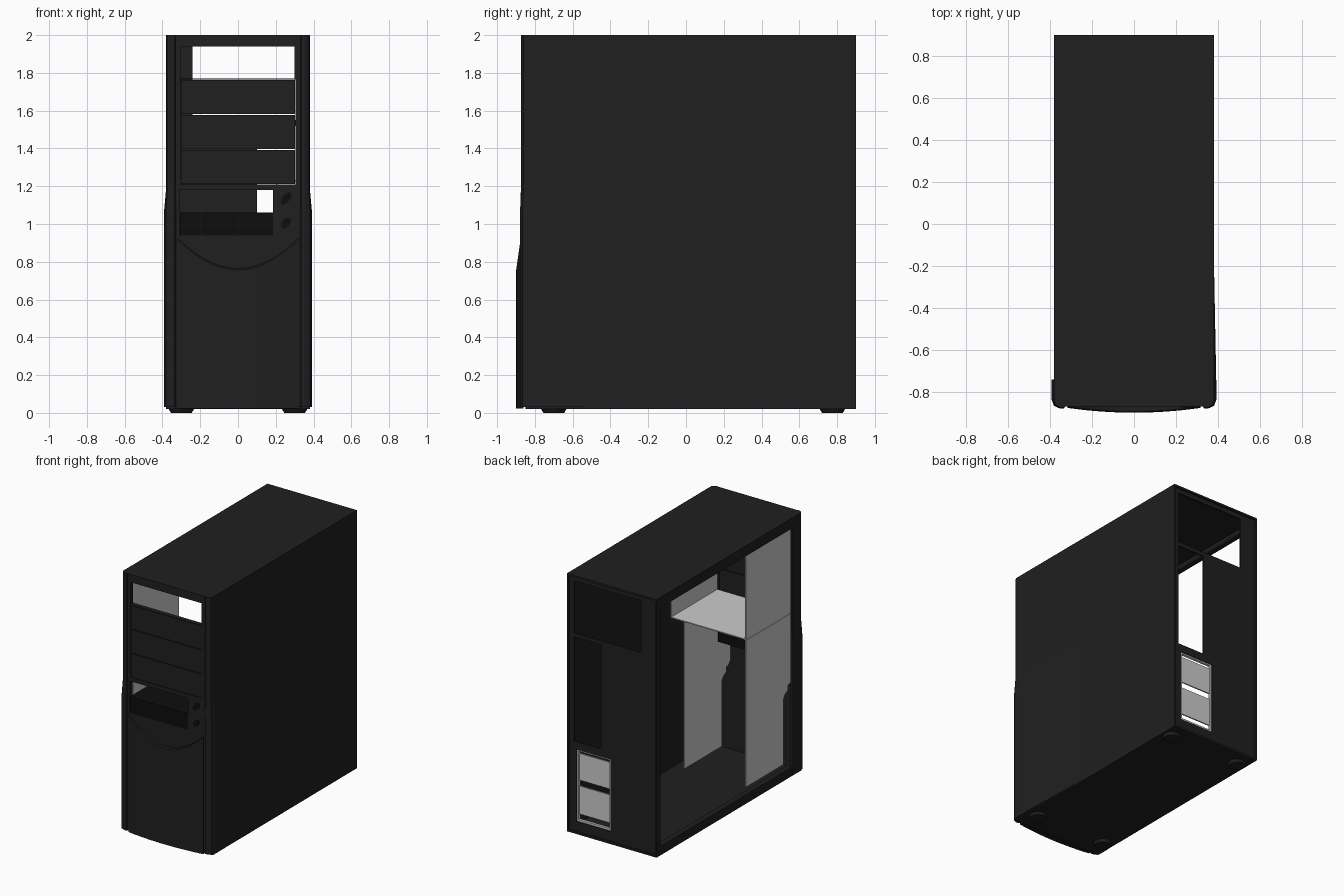
import bpy, bmesh, math
from mathutils import Vector

if "Cube" in bpy.data.objects:
    bpy.data.objects.remove(bpy.data.objects["Cube"])


def material(name, v):
    m = bpy.data.materials.new(name)
    m.diffuse_color = (v, v, v, 1)
    m.use_nodes = True
    m.node_tree.nodes["Principled BSDF"].inputs["Base Color"].default_value = m.diffuse_color
    return m


DARK = material("dark_case", 0.014)
BLACK = material("black_plastic", 0.004)


def finish(name, bm, mat=None):
    bmesh.ops.recalc_face_normals(bm, faces=bm.faces)
    me = bpy.data.meshes.new(name)
    bm.to_mesh(me)
    bm.free()
    ob = bpy.data.objects.new(name, me)
    bpy.context.collection.objects.link(ob)
    if mat:
        me.materials.append(mat)
    return ob


def box(name, x0, x1, y0, y1, z0, z1, mat=None):
    bm = bmesh.new()
    bmesh.ops.create_cube(bm, size=1)
    for v in bm.verts:
        v.co = Vector(((x0 + x1) / 2 + v.co.x * (x1 - x0),
                       (y0 + y1) / 2 + v.co.y * (y1 - y0),
                       (z0 + z1) / 2 + v.co.z * (z1 - z0)))
    return finish(name, bm, mat)


def thicken(ob, t):
    mod = ob.modifiers.new("thickness", "SOLIDIFY")
    mod.thickness, mod.offset = t, 0
    return ob


def plate(name, axis, pos, t, outer, holes, mat=None):
    """Sheet across x or y with rectangular holes (u0, u1, z0, z1)."""
    rects = [outer] + holes
    us = sorted({u for r in rects for u in r[:2]})
    zs = sorted({z for r in rects for z in r[2:]})
    bm = bmesh.new()
    put = lambda u, z: bm.verts.new((pos, u, z) if axis == "x" else (u, pos, z))
    grid = [[put(u, z) for z in zs] for u in us]
    for i in range(len(us) - 1):
        for j in range(len(zs) - 1):
            cu, cz = (us[i] + us[i + 1]) / 2, (zs[j] + zs[j + 1]) / 2
            if not any(h[0] < cu < h[1] and h[2] < cz < h[3] for h in holes):
                bm.faces.new((grid[i][j], grid[i + 1][j], grid[i + 1][j + 1], grid[i][j + 1]))
    bmesh.ops.delete(bm, geom=[v for v in bm.verts if not v.link_faces], context="VERTS")
    return thicken(finish(name, bm, mat), t)


def side_sheet(name, x, profile, t=0.008):
    """Flat sheet from a (y, z) outline."""
    bm = bmesh.new()
    bm.faces.new([bm.verts.new((x, y, z)) for y, z in profile])
    return thicken(finish(name, bm), t)


def loft(name, sections, mat):
    """Closed solid through equal-length rings of points."""
    bm = bmesh.new()
    rings = [[bm.verts.new(p) for p in s] for s in sections]
    n = len(rings[0])
    for a, b in zip(rings, rings[1:]):
        for i in range(n):
            bm.faces.new((a[i], a[(i + 1) % n], b[(i + 1) % n], b[i]))
    bm.faces.new(rings[0])
    bm.faces.new(rings[-1])
    return finish(name, bm, mat)


# outer shell: top, bottom, closed right side, open left side
box("top_panel", -0.38, 0.38, -0.85, 0.9, 1.985, 2.0, DARK)
box("bottom_panel", -0.38, 0.38, -0.85, 0.9, 0.02, 0.035, DARK)
box("right_panel", 0.368, 0.38, -0.83, 0.9, 0.02, 2.0, DARK)
plate("left_frame", "x", -0.374, 0.012, (-0.83, 0.9, 0.02, 2.0),
      [(-0.74, 0.85, 0.09, 1.92)], DARK)
# folded lips around the left opening
box("left_lower_lip", -0.368, -0.34, -0.74, 0.85, 0.075, 0.09, DARK)
box("left_upper_lip", -0.368, -0.34, -0.74, 0.85, 1.92, 1.935, DARK)

# recessed back with power supply, connector and card openings
plate("back_panel", "y", 0.88, 0.012, (-0.37, 0.37, 0.03, 1.99),
      [(-0.24, 0.33, 1.55, 1.95), (0.10, 0.33, 0.72, 1.52), (0.02, 0.31, 0.11, 0.66)], DARK)
plate("card_slot_frame", "y", 0.87, 0.02, (0.015, 0.315, 0.105, 0.665),
      [(0.035, 0.295, 0.125, 0.65)])
for i, (z0, z1) in enumerate([(0.165, 0.38), (0.425, 0.63)]):
    box(f"card_slot_cover_{i}", 0.035, 0.295, 0.862, 0.872, z0, z1)

# front bezel
plate("front_bezel", "y", -0.853, 0.034, (-0.33, 0.33, 0.03, 2.0),
      [(-0.305, 0.30, 1.77, 1.94), (-0.305, 0.305, 1.21, 1.765),
       (-0.31, 0.185, 0.94, 1.18)], DARK)
for i in range(3):
    z = 1.213 + i * 0.185
    box(f"bay_cover_{i}", -0.302, 0.302, -0.867, -0.84, z, z + 0.179, DARK)

# bezel corner columns, flaring out towards the bottom
for side, name, yb in ((1, "right_column", -0.15), (-1, "left_column", -0.74)):
    rings = []
    for z, f in ((0.03, 0.013), (1.05, 0.013), (1.18, 0.001), (2.0, 0.001)):
        xo, g = 0.38 + f, f * 0.5
        back = 0.3803 + (f * 0.9 if side < 0 else 0)
        plan = [(0.322, -0.83), (0.322, -0.862), (0.335, -0.873 - g), (0.352, -0.873 - g),
                (0.374 + f * 0.6, -0.86 - g), (xo, -0.835), (xo, -0.8),
                (back, yb), (0.372, yb), (0.372, -0.83)]
        rings.append([(side * x, y, z) for x, y in plan])
    loft(name, rings, DARK)

# bulging lower door with a curved top edge
rings = []
for i in range(25):
    x = -0.318 + 0.636 * i / 24
    k = (x / 0.318) ** 2
    yf, zt = -0.876 - 0.023 * (1 - k), 0.765 + 0.16 * k
    rings.append([(x, -0.86, 0.022), (x, yf, 0.022), (x, yf, zt - 0.008),
                  (x, yf + 0.006, zt), (x, -0.86, zt)])
door = loft("lower_door", rings, DARK)

# small drive and two slanted oval buttons
box("small_drive", -0.308, 0.184, -0.868, -0.65, 0.935, 1.06, BLACK)
for i, z in enumerate((1.135, 1.005)):
    bpy.ops.mesh.primitive_cylinder_add(vertices=20, radius=1, depth=1,
                                        location=(0.255, -0.868, z),
                                        rotation=(math.pi / 2, math.radians(40), 0))
    ob = bpy.context.object
    ob.name = f"front_button_{i}"
    ob.scale = (0.02, 0.038 - i * 0.005, 0.014)
    ob.data.materials.append(BLACK)

# drive cages
box("upper_cage_floor", -0.318, 0.318, -0.83, -0.27, 1.226, 1.234)
for x, name in ((-0.318, "left"), (0.318, "right")):
    side_sheet(f"upper_cage_{name}_wall", x,
               [(-0.27, 1.23), (-0.27, 1.96), (-0.83, 1.96), (-0.83, 1.23)])
lower = [(-0.27, 0.10), (-0.27, 1.225), (-0.826, 1.225), (-0.826, 0.72), (-0.80, 0.69),
         (-0.78, 0.69), (-0.775, 0.65), (-0.74, 0.63), (-0.725, 0.60), (-0.725, 0.10)]
for x, name in ((-0.318, "left"), (0.205, "right")):
    side_sheet(f"lower_cage_{name}_wall", x, lower)

# feet
for x in (-0.3, 0.3):
    for y in (-0.7, 0.775):
        bpy.ops.mesh.primitive_cone_add(vertices=24, radius1=0.055, radius2=0.07,
                                        depth=0.025, location=(x, y, 0.0125))
        ob = bpy.context.object
        ob.name = "foot"
        ob.data.materials.append(DARK)
        bpy.ops.object.shade_smooth_by_angle()

door.select_set(True)
bpy.context.view_layer.objects.active = door
bpy.ops.object.shade_smooth_by_angle()
